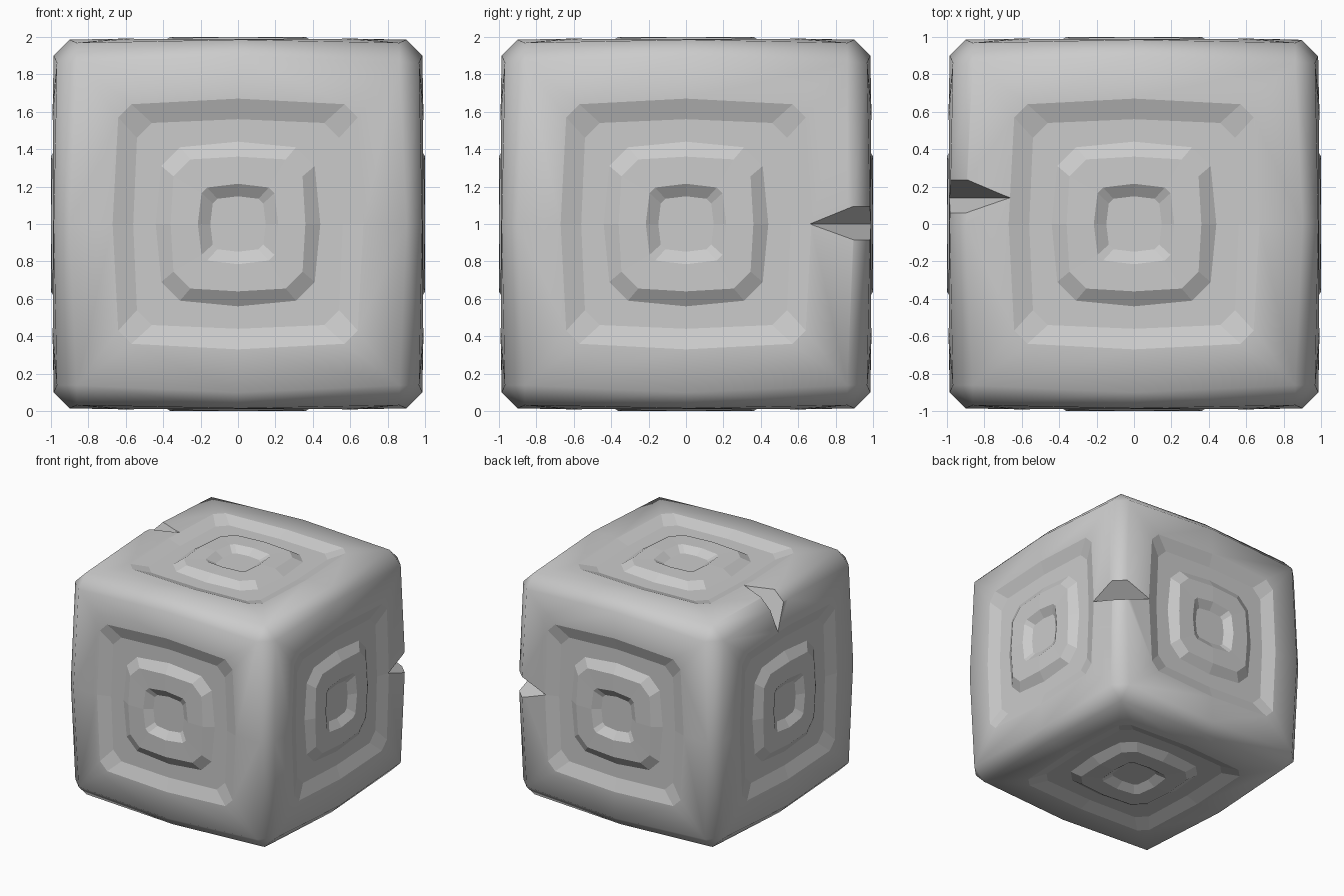
import bpy, bmesh
from mathutils import Vector

if "Cube" in bpy.data.objects:
    bpy.data.objects.remove(bpy.data.objects["Cube"])

# ring of 12 points: edge midpoints plus clipped corners
# (mid distance, long side, short side, height at mid, height at corner)
RINGS = [
    (0.90, 0.862, 0.862, 0.985, 0.968),  # edge of the face
    (0.67, 0.64, 0.57, 0.988, 0.990),    # rim of outer recess
    (0.56, 0.54, 0.46, 0.950, 0.950),    # recess floor
    (0.44, 0.41, 0.31, 0.950, 0.950),    # foot of island
    (0.36, 0.345, 0.255, 1.000, 0.995),  # top of island
    (0.215, 0.195, 0.165, 1.000, 0.998), # rim of centre hole
    (0.148, 0.135, 0.11, 0.955, 0.955),  # floor of centre hole
]
A, B, M, H = 0.862, 0.968, 0.90, 0.985


def place(k, s, u, v, h):
    p = [0, 0, 0]
    p[k], p[(k + 1) % 3], p[(k + 2) % 3] = s * h, u, v
    return Vector(p) + Vector((0, 0, 1))


def ring_points(k, s, ring):
    m, a, b, h, hc = ring
    pts = []
    for dx, dy in ((1, 0), (0, 1), (-1, 0), (0, -1)):
        for x, y, z in ((m, 0, h), (a, b, hc), (b, a, hc)):
            pts.append(place(k, s, dx * x - dy * y, dy * x + dx * y, z))
    return pts


def make_object(name, bm):
    bmesh.ops.recalc_face_normals(bm, faces=bm.faces)
    me = bpy.data.meshes.new(name)
    bm.to_mesh(me)
    bm.free()
    ob = bpy.data.objects.new(name, me)
    bpy.context.collection.objects.link(ob)
    return ob


bm = bmesh.new()


def add_face(pts, smooth):
    f = bm.faces.new([bm.verts.new(p) for p in pts])
    f.smooth = smooth


# carved faces
for k in range(3):
    for s in (-1, 1):
        loops = [ring_points(k, s, r) for r in RINGS]
        for j in range(len(loops) - 1):
            o, n = loops[j], loops[j + 1]
            for i in range(12):
                q = (i + 1) % 12
                if j == 0 and i % 3 == 1:  # clipped corner meets one point
                    add_face([o[i], n[q], n[i]], True)
                else:
                    add_face([o[i], o[q], n[q], n[i]], j == 0)
        add_face(loops[-1], False)

# worn edges, two panels per edge
for k in range(3):
    for s in (-1, 1):
        for t in (-1, 1):
            for e in (-1, 1):
                add_face([place(k, 1, s * M, t * H, 0),
                          place(k, 1, s * H, t * M, 0),
                          place(k, e, s * B, t * A, A),
                          place(k, e, s * A, t * B, A)], True)

# worn corners
for x in (-1, 1):
    for y in (-1, 1):
        for z in (-1, 1):
            add_face([place(0, x, y * A, z * A, B),
                      place(0, x, y * B, z * A, A),
                      place(0, x, y * A, z * B, A)], True)

bmesh.ops.remove_doubles(bm, verts=bm.verts, dist=0.0005)
block = make_object("carved_stone_block", bm)


# V-shaped chips across an edge: a and b are the two face directions
def chip(name, a, b, along, ridge, low, high):
    a, b, along = Vector(a), Vector(b), Vector(along)
    c = bmesh.new()
    pts = [(1.0, 0.65, ridge), (0.65, 1.0, ridge),
           (1.1, 0.56, ridge), (0.56, 1.1, ridge)]
    for w in (low, high):
        pts += [(0.99, 0.89, w), (0.89, 0.99, w), (1.1, 0.89, w),
                (0.89, 1.1, w), (1.1, 1.1, w)]
    for p, q, w in pts:
        c.verts.new(a * p + b * q + along * w + Vector((0, 0, 1)))
    res = bmesh.ops.convex_hull(c, input=c.verts)
    junk = [g for g in res["geom_interior"] if isinstance(g, bmesh.types.BMVert)]
    bmesh.ops.delete(c, geom=junk, context='VERTS')
    cutter = make_object(name, c)
    cutter.hide_render = True
    mod = block.modifiers.new(name, 'BOOLEAN')
    mod.operation = 'DIFFERENCE'
    mod.solver = 'EXACT'
    mod.object = cutter
    bpy.context.view_layer.objects.active = block
    bpy.ops.object.modifier_apply(modifier=mod.name)
    bpy.data.objects.remove(cutter)


chip("back_right_chip", (1, 0, 0), (0, 1, 0), (0, 0, 1), 0.0, -0.085, 0.095)
chip("top_left_chip", (-1, 0, 0), (0, 0, 1), (0, 1, 0), 0.14, 0.06, 0.24)
